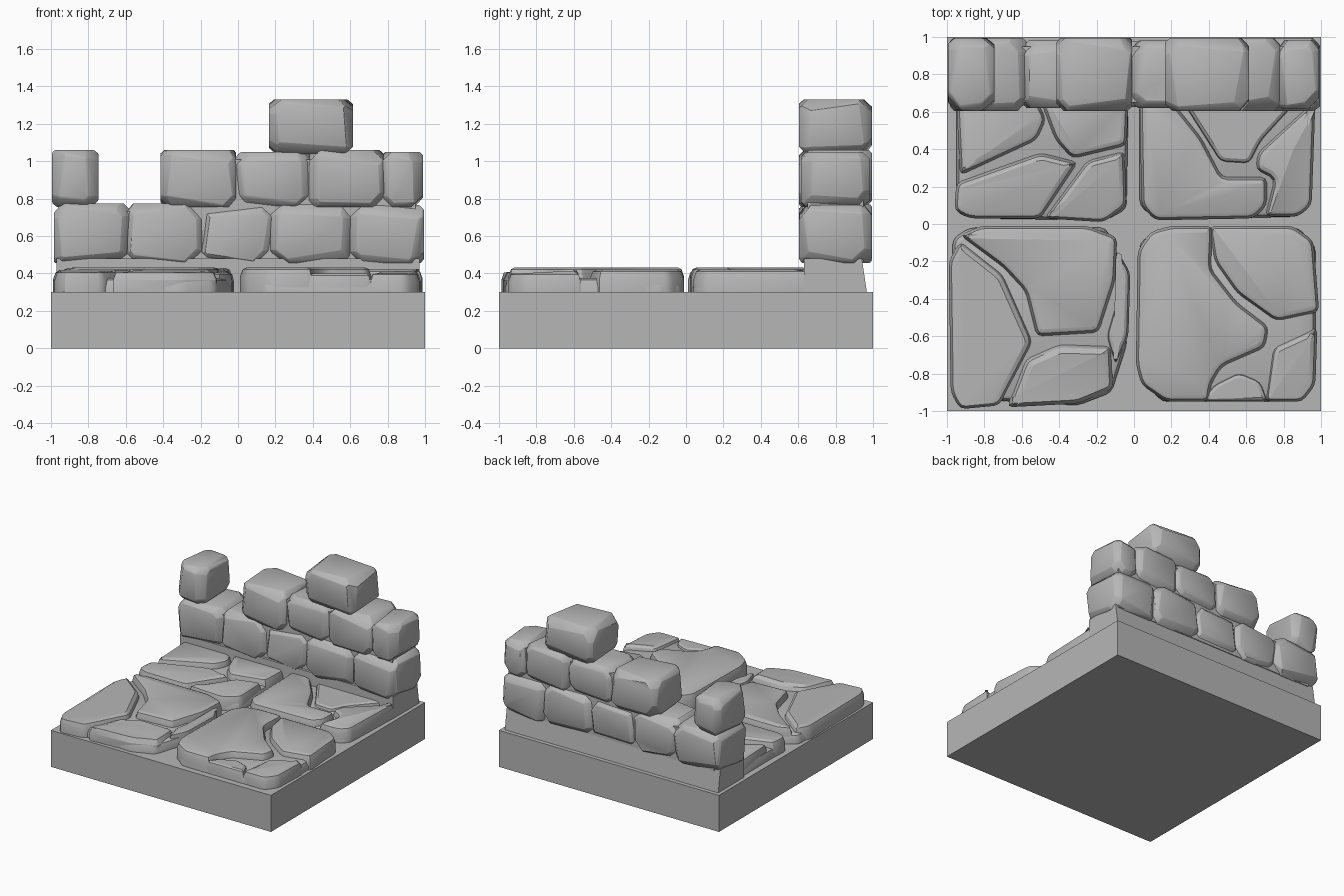
import bpy, bmesh, random
from itertools import product
from mathutils import Vector

random.seed(4)
if "Cube" in bpy.data.objects:
    bpy.data.objects.remove(bpy.data.objects["Cube"])

stone = bpy.data.materials.new("grey stone")
stone.use_nodes = True
grey = (0.47, 0.47, 0.47, 1)
stone.diffuse_color = grey
stone.node_tree.nodes["Principled BSDF"].inputs["Base Color"].default_value = grey


def finish(bm, name, angle=0.45):
    bmesh.ops.recalc_face_normals(bm, faces=bm.faces)
    mesh = bpy.data.meshes.new(name)
    bm.to_mesh(mesh)
    bm.free()
    mesh.materials.append(stone)
    obj = bpy.data.objects.new(name, mesh)
    bpy.context.collection.objects.link(obj)
    bpy.ops.object.select_all(action='DESELECT')
    obj.select_set(True)
    bpy.context.view_layer.objects.active = obj
    bpy.ops.object.shade_smooth_by_angle(angle=angle)
    return obj


def box(lo, hi):
    bm = bmesh.new()
    bmesh.ops.create_cube(bm, size=1)
    lo, hi = Vector(lo), Vector(hi)
    for v in bm.verts:
        v.co = (lo + hi) / 2 + v.co * (hi - lo)
    return bm


def brick(name, lo, hi, chip=1.0):
    """Hewn block: a box whose edges and corners are sliced by uneven planes."""
    bm = box(lo, hi)
    centre = (Vector(lo) + Vector(hi)) / 2
    half = (Vector(hi) - Vector(lo)) / 2
    cuts = [Vector(s) for s in product((-1, 0, 1), repeat=3) if sum(map(abs, s)) > 1]
    cuts.sort(key=lambda s: sum(map(abs, s)))
    for s in cuts:
        corner = centre + Vector(a * b for a, b in zip(s, half))
        edge = sum(map(abs, s)) == 2
        depth = chip * (random.uniform(.018, .04) if edge else random.uniform(.045, .07))
        normal = s.normalized()
        tilt = Vector(random.uniform(-.12, .12) for _ in range(3))
        bmesh.ops.bisect_plane(bm, geom=bm.verts[:] + bm.edges[:] + bm.faces[:],
                               plane_co=corner - normal * depth,
                               plane_no=normal + tilt, clear_outer=True)
        bmesh.ops.holes_fill(bm, edges=bm.edges[:])
    # soften the sliced edges a little
    bmesh.ops.bevel(bm, geom=bm.edges[:], offset=.008, segments=1,
                    affect='EDGES', clamp_overlap=True)
    return finish(bm, name)


def slab(name, outline, top, lip=.035, drop=.05, rounding=.03, tilt=(0, 0)):
    """Flat stone: an outline pulled up, then narrowed in two steps to its top."""
    bm = bmesh.new()
    face = bm.faces.new([bm.verts.new((x, y, .29)) for x, y in outline])
    bmesh.ops.bevel(bm, geom=bm.verts[:], offset=rounding, segments=2,
                    affect='VERTICES', clamp_overlap=True, profile=.5)
    bm.normal_update()
    face = bm.faces[:][0]
    if face.normal.z < 0:
        face.normal_flip()
    out = bmesh.ops.extrude_face_region(bm, geom=[face])["geom"]
    cap = [g for g in out if isinstance(g, bmesh.types.BMFace)][0]
    mid = cap.calc_center_median()
    for v in cap.verts:
        v.co.z = top - drop
    for share in (.4, .6):
        bm.normal_update()
        bmesh.ops.inset_region(bm, faces=[cap], thickness=lip * share,
                               use_even_offset=False, use_boundary=True)
        for v in cap.verts:
            v.co.z += drop * (1.2 - share)
    for v in cap.verts:
        v.co.z = top + (v.co.x - mid.x) * tilt[0] + (v.co.y - mid.y) * tilt[1]
    return finish(bm, name)


# square plinth
finish(box((-1, -1, 0), (1, 1, .3)), "plinth", .5)

# low beds that show at the bottom of the cracks between the paving pieces
slab("front_right_bed", [(-.97, -.93), (-.97, -.08), (-.88, -.02), (-.15, -.02),
                         (-.03, -.3), (-.04, -.65), (-.12, -.9), (-.3, -.97)], .375)
slab("front_left_bed", [(.03, -.82), (.03, -.1), (.15, -.02), (.88, -.02),
                        (.97, -.12), (.97, -.85), (.88, -.95), (.15, -.95)], .375)
slab("back_right_bed", [(-.95, .06), (-.95, .66), (-.03, .66), (-.04, .08),
                        (-.15, .02), (-.85, .03)], .375)
slab("back_left_bed", [(.03, .1), (.03, .66), (.96, .66), (.95, .1),
                       (.88, .04), (.12, .02)], .375)

# raised paving pieces, front right of the model
slab("paving_side_piece", [(-.98, -.9), (-.99, -.2), (-.93, -.09), (-.7, -.27),
                           (-.62, -.45), (-.54, -.63), (-.72, -.97), (-.93, -.99)],
     .415, tilt=(.03, .02))
slab("paving_main_piece", [(-.93, -.06), (-.82, -.01), (-.25, -.01), (-.09, -.07),
                           (-.1, -.3), (-.19, -.58), (-.52, -.6), (-.58, -.36), (-.7, -.23)],
     .432)
slab("paving_front_piece", [(-.58, -.72), (-.4, -.64), (-.12, -.65), (-.11, -.88),
                            (-.3, -.96), (-.68, -.98)], .415, lip=.05, tilt=(0, .08))
slab("paving_rim_piece", [(-.09, -.14), (-.02, -.26), (-.03, -.6), (-.1, -.76),
                          (-.15, -.6), (-.08, -.36)], .405, lip=.025)

# front left of the model
slab("paving_broad_piece", [(.01, -.75), (.02, -.14), (.09, -.04), (.2, -.01), (.42, -.01),
                            (.41, -.24), (.55, -.42), (.72, -.55), (.7, -.66), (.47, -.76),
                            (.41, -.86), (.4, -.95), (.17, -.95), (.04, -.86)], .432)
slab("paving_corner_piece", [(.4, -.01), (.85, -.01), (.96, -.09), (.99, -.47), (.76, -.52),
                             (.55, -.37), (.43, -.2)], .42)
slab("paving_worn_piece", [(.74, -.66), (.98, -.55), (.97, -.86), (.9, -.95), (.7, -.95)],
     .405, tilt=(0, .05))
slab("paving_edge_piece", [(.36, -.95), (.42, -.86), (.56, -.79), (.68, -.84), (.72, -.95)],
     .4, lip=.025)

# back right of the model
slab("paving_wall_piece", [(-.95, .66), (-.93, .26), (-.52, .45), (-.47, .56), (-.52, .66)], .425)
slab("paving_inner_piece", [(-.5, .66), (-.42, .45), (-.33, .35), (-.04, .42), (-.03, .66)], .43)
slab("paving_long_piece", [(-.96, .07), (-.95, .22), (-.5, .38), (-.3, .33), (-.5, .03),
                           (-.88, .03)], .425, tilt=(0, .03))
slab("paving_wedge_piece", [(-.48, .03), (-.25, .34), (-.05, .39), (-.04, .1),
                            (-.16, .01)], .42, tilt=(0, .03))

# back left of the model
slab("paving_bent_piece", [(.03, .66), (.04, .1), (.11, .02), (.64, .03), (.71, .1),
                           (.71, .25), (.47, .25), (.36, .46), (.2, .66)], .432)
slab("paving_outer_piece", [(.97, .66), (.9, .6), (.66, .38), (.65, .29), (.75, .24),
                            (.7, .04), (.88, .04), (.95, .1)], .42)
slab("paving_hollow_piece", [(.25, .66), (.46, .33), (.62, .32), (.68, .44), (.88, .66)],
     .405, lip=.025)

# footing below the wall and mortar cores inside the courses
footing = box((-.97, .63, .28), (.97, .97, .48))
for v in footing.verts:
    if v.co.z > .4 and v.co.y > .8:
        v.co.y -= .03
finish(footing, "wall_footing")
finish(box((-.92, .65, .46), (.95, .95, .73)), "lower_mortar")
finish(box((-.35, .65, .73), (.95, .95, 1.01)), "upper_mortar")

# wall blocks by course: left edge, right edge, front setback, top
courses = {
    "lower_block": (.455, [(-.985, -.575, 0, .775), (-.59, -.19, .015, .775),
                           (-.21, .19, .02, .765), (.175, .61, 0, .77), (.6, .995, 0, .765)]),
    "upper_block": (.755, [(-.995, -.745, 0, 1.06), (-.415, -.01, 0, 1.06),
                           (-.01, .4, .015, 1.05), (.38, .78, 0, 1.06), (.765, .99, .01, 1.05)]),
    "cap_block": (1.04, [(.165, .615, 0, 1.33)]),
}
for label, (bottom, blocks) in courses.items():
    for i, (left, right, setback, top) in enumerate(blocks):
        brick(f"{label}_{i + 1}", (left, .605 + setback, bottom),
              (right, .995 - setback, top))
